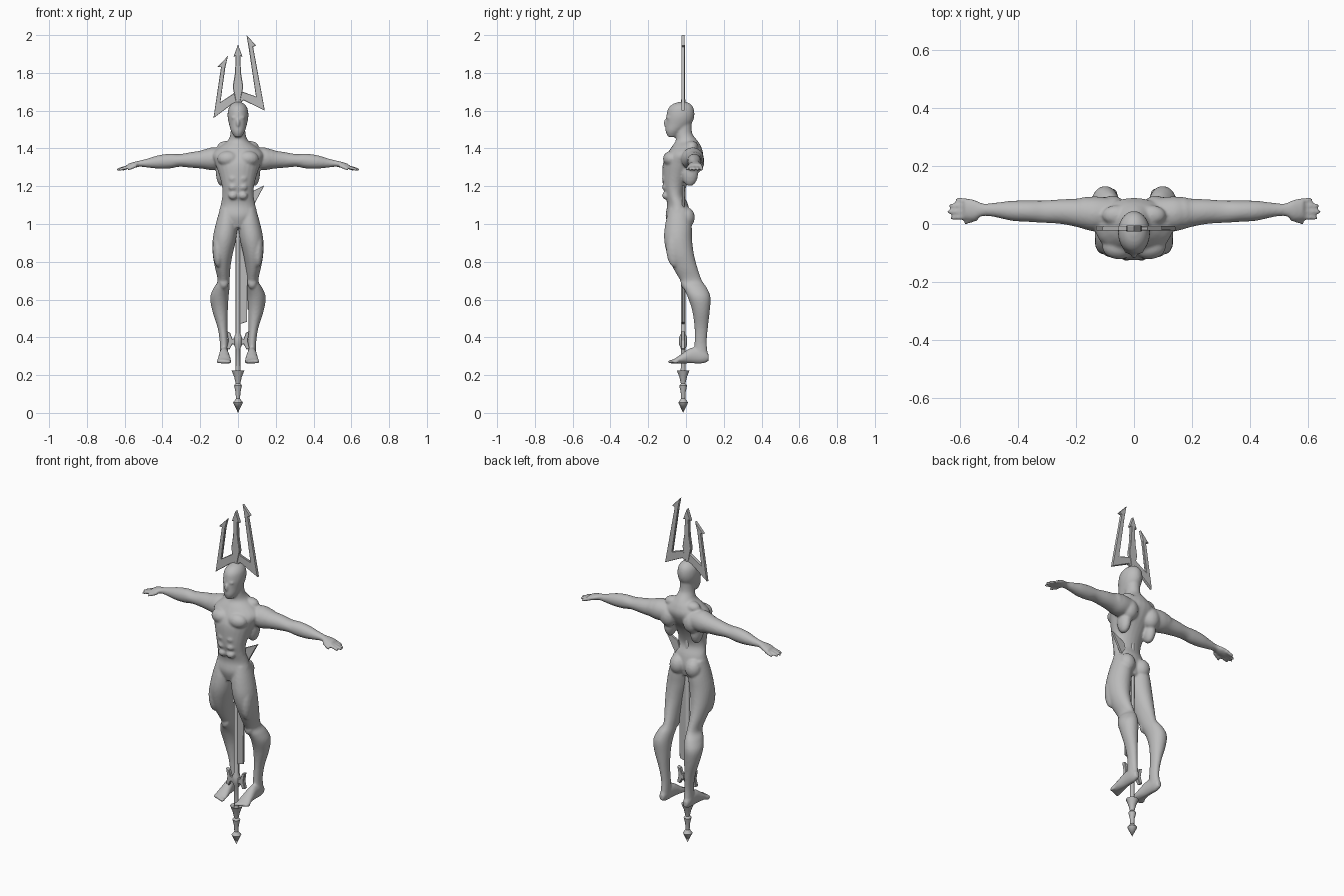
import bpy
import bmesh
import math
from mathutils import Matrix, Vector

cube = bpy.data.objects.get("Cube")
if cube:
    bpy.data.objects.remove(cube, do_unlink=True)

grey = bpy.data.materials.new("plain_grey")
grey.use_nodes = True
colour = (0.5, 0.5, 0.5, 1)
grey.diffuse_color = colour
grey.node_tree.nodes["Principled BSDF"].inputs["Base Color"].default_value = colour

SHAFT_Y = -0.015


def finish(name, bm):
    bmesh.ops.recalc_face_normals(bm, faces=bm.faces)
    mesh = bpy.data.meshes.new(name)
    bm.to_mesh(mesh)
    bm.free()
    mesh.materials.append(grey)
    obj = bpy.data.objects.new(name, mesh)
    bpy.context.collection.objects.link(obj)
    return obj


def smooth_rows(rows, steps=4):
    """Catmull-Rom interpolation between the given section rows."""
    rows = [Vector(r) for r in rows]
    out = []
    for i in range(len(rows) - 1):
        p, q = rows[i], rows[i + 1]
        before, after = rows[max(i - 1, 0)], rows[min(i + 2, len(rows) - 1)]
        for k in range(steps):
            t = k / steps
            m, n = (q - before) / 2, (after - p) / 2
            out.append(p + m * t + (3 * (q - p) - 2 * m - n) * t * t
                       + (2 * (p - q) + m + n) * t ** 3)
    return out + [rows[-1]]


def loft(bm, rows, order, side=1, sides=24):
    """Oval sections (position, a_min, a_max, b_min, b_max) along an axis."""
    rings = []
    for t, a0, a1, b0, b1 in smooth_rows(rows):
        ring = []
        for k in range(sides):
            ang = math.tau * k / sides
            point = ((a0 + a1) / 2 + (a1 - a0) / 2 * math.cos(ang),
                     (b0 + b1) / 2 + (b1 - b0) / 2 * math.sin(ang), t)
            x, y, z = (point[i] for i in order)
            ring.append(bm.verts.new((side * x, y, z)))
        rings.append(ring)
    faces = [bm.faces.new(rings[0]), bm.faces.new(rings[-1])]
    for lo, hi in zip(rings, rings[1:]):
        for k in range(sides):
            j = (k + 1) % sides
            faces.append(bm.faces.new((lo[k], lo[j], hi[j], hi[k])))
    bmesh.ops.recalc_face_normals(bm, faces=faces)


def blob(bm, centre, radii, side=1):
    centre = (side * centre[0], centre[1], centre[2])
    matrix = Matrix.Translation(centre) @ Matrix.Diagonal((*radii, 1))
    bmesh.ops.create_uvsphere(bm, u_segments=16, v_segments=10, radius=1, matrix=matrix)


ALONG_Z, ALONG_X, ALONG_Y = (0, 1, 2), (2, 0, 1), (0, 2, 1)
bm = bmesh.new()

# Torso and neck: height, half width, front, back
torso = [(.98, .05, -.09, .01), (1.04, .1, -.108, .022), (1.1, .092, -.1, .012),
         (1.15, .083, -.11, -.008), (1.2, .085, -.122, .002), (1.26, .1, -.125, .03),
         (1.32, .12, -.122, .07), (1.37, .135, -.1, .09), (1.41, .095, -.075, .08),
         (1.44, .055, -.055, .062), (1.48, .04, -.055, .033), (1.54, .038, -.055, .03)]
loft(bm, [(z, -w, w, f, b) for z, w, f, b in torso], ALONG_Z)

# Head
head = [(1.46, .018, -.095, -.05), (1.49, .036, -.108, -.02), (1.53, .048, -.107, .028),
        (1.57, .055, -.104, .044), (1.61, .051, -.095, .041), (1.635, .034, -.07, .024),
        (1.647, .01, -.035, 0)]
loft(bm, [(z, -w, w, f, b) for z, w, f, b in head], ALONG_Z)
blob(bm, (0, -.106, 1.535), (.01, .013, .022))

leg = [(1.08, .02, .095, -.09, .015), (1, .004, .118, -.11, .03), (.92, .01, .134, -.116, .032),
       (.84, .028, .134, -.1, .042), (.77, .04, .122, -.07, .06), (.7, .044, .108, -.03, .085),
       (.66, .045, .13, -.012, .112), (.61, .05, .147, .01, .13), (.54, .054, .136, .033, .126),
       (.45, .056, .108, .045, .116), (.37, .053, .096, .045, .11), (.3, .053, .098, .04, .118)]
foot = [(.12, .062, .09, .275, .31), (.09, .054, .098, .262, .34), (.03, .048, .1, .262, .345),
        (-.02, .04, .106, .262, .315), (-.055, .035, .111, .262, .29), (-.075, .04, .106, .263, .281)]
arm = [(.08, -.02, .09, 1.29, 1.4), (.14, -.025, .095, 1.285, 1.405), (.19, -.012, .088, 1.293, 1.39),
       (.25, 0, .085, 1.298, 1.38), (.31, .004, .081, 1.303, 1.37), (.36, .007, .081, 1.294, 1.372),
       (.42, .011, .08, 1.293, 1.364), (.48, .024, .073, 1.299, 1.346), (.52, .027, .071, 1.303, 1.336),
       (.55, .014, .084, 1.296, 1.329), (.585, .016, .088, 1.289, 1.318)]
# Muscle masses: centre, radii
muscles = [((.052, -.078, 1.345), (.058, .044, .042)),   # chest
           ((.165, .038, 1.345), (.055, .056, .052)),    # shoulder
           ((.075, .05, 1.33), (.05, .048, .06)),        # shoulder blade
           ((.085, .02, 1.27), (.032, .045, .07)),       # flank
           ((.06, .03, 1.41), (.05, .035, .03)),         # neck slope
           ((.05, 0, 1.035), (.047, .047, .055)),        # buttock
           ((.105, -.06, .87), (.03, .045, .1)),         # outer thigh
           ((.075, -.005, .69), (.026, .024, .035)),     # kneecap
           ((.022, -.094, 1.563), (.015, .01, .006))]    # brow
muscles += [((.026, -.105, z), (.025, .022, .021)) for z in (1.15, 1.195, 1.24)]

for side in (1, -1):
    loft(bm, leg, ALONG_Z, side)
    loft(bm, foot, ALONG_Y, side)
    loft(bm, arm, ALONG_X, side)
    for centre, radii in muscles:
        blob(bm, centre, radii, side)
    # Toes
    for i in range(5):
        blob(bm, (.044 + .015 * i, -.078 + .006 * i, .271), (.0095, .02 - .001 * i, .01), side)
    # Fingers and thumb: start, end
    fingers = [((.57, y, 1.304), (tip, y + (y - .05) * .15, 1.288))
               for y, tip in ((.079, .615), (.061, .636), (.043, .642), (.025, .632))]
    fingers.append(((.535, .022, 1.31), (.585, .004, 1.289)))
    for start, end in fingers:
        a, b = Vector(start), Vector(end)
        rows = []
        for t, r in ((0, .01), (.5, .0095), (.85, .0085), (1, .005)):
            p = a.lerp(b, t)
            rows.append((p.x, p.y - r, p.y + r, p.z - r, p.z + r))
        loft(bm, rows, ALONG_X, side, 12)

# Fuse the masses into one skin
body = finish("body", bm)
remesh = body.modifiers.new("fuse", 'REMESH')
remesh.mode = 'VOXEL'
remesh.voxel_size = 0.006
remesh.use_smooth_shade = True
soften = body.modifiers.new("soften", 'SMOOTH')
soften.factor = 0.5
soften.iterations = 5


def plate(name, outline, depth, bevel):
    """Flat blade with a raised, chamfered front and back."""
    bm = bmesh.new()
    face = bm.faces.new([bm.verts.new((x, SHAFT_Y - depth / 2, z)) for x, z in outline])
    ext = bmesh.ops.extrude_face_region(bm, geom=[face])
    moved = [v for v in ext["geom"] if isinstance(v, bmesh.types.BMVert)]
    bmesh.ops.translate(bm, verts=moved, vec=(0, depth, 0))
    bmesh.ops.recalc_face_normals(bm, faces=bm.faces)
    broad = [f for f in bm.faces if abs(f.normal.y) > 0.9]
    bmesh.ops.inset_region(bm, faces=broad, thickness=bevel, depth=bevel)
    return finish(name, bm)


def mirrored(half):
    return half + [(-x, z) for x, z in reversed(half) if x]


# Fork head
plate("fork_side_prongs",
      [(-.13, 1.56), (-.09, 1.83), (-.108, 1.832), (-.053, 1.89), (-.067, 1.83), (-.093, 1.645),
       (-.025, 1.69), (0, 1.73), (.025, 1.7), (.095, 1.675), (.056, 1.935), (.045, 2),
       (.096, 1.945), (.08, 1.938), (.142, 1.6), (.03, 1.655), (0, 1.63), (-.03, 1.635)], .01, .003)
plate("fork_middle_prong",
      mirrored([(0, 1.95), (.024, 1.885), (.012, 1.89), (.016, 1.8), (.028, 1.725), (.012, 1.65)]),
      .014, .003)

# Guard and blade
plate("guard",
      mirrored([(0, .398), (.03, .392), (.042, .425), (.06, .432), (.052, .382), (.062, .342),
                (.045, .335), (.03, .364), (0, .352)]), .016, .003)
plate("blade", [(.008, .47), (.048, .482), (.052, .75), (.078, 1.09), (.14, 1.205),
                (.06, 1.165), (.008, 1)], .008, .002)

# Shaft with spiked foot, turned around its axis
profile = [(0, 0), (.026, .055), (.011, .075), (.013, .11), (.021, .145), (.012, .155),
           (.02, .19), (.034, .225), (.014, .215), (.012, .25), (.012, .34), (.021, .36),
           (.021, .4), (.012, .42), (.012, 1.66)]
bm = bmesh.new()
verts = [bm.verts.new((r, SHAFT_Y, z)) for r, z in profile]
edges = [bm.edges.new(pair) for pair in zip(verts, verts[1:])]
bmesh.ops.spin(bm, geom=verts + edges, cent=(0, SHAFT_Y, 0), axis=(0, 0, 1),
               angle=math.tau, steps=12, use_merge=True)
bmesh.ops.remove_doubles(bm, verts=bm.verts, dist=0.0001)
shaft = finish("shaft", bm)
bpy.context.view_layer.objects.active = shaft
shaft.select_set(True)
bpy.ops.object.shade_smooth_by_angle(angle=math.radians(35))
